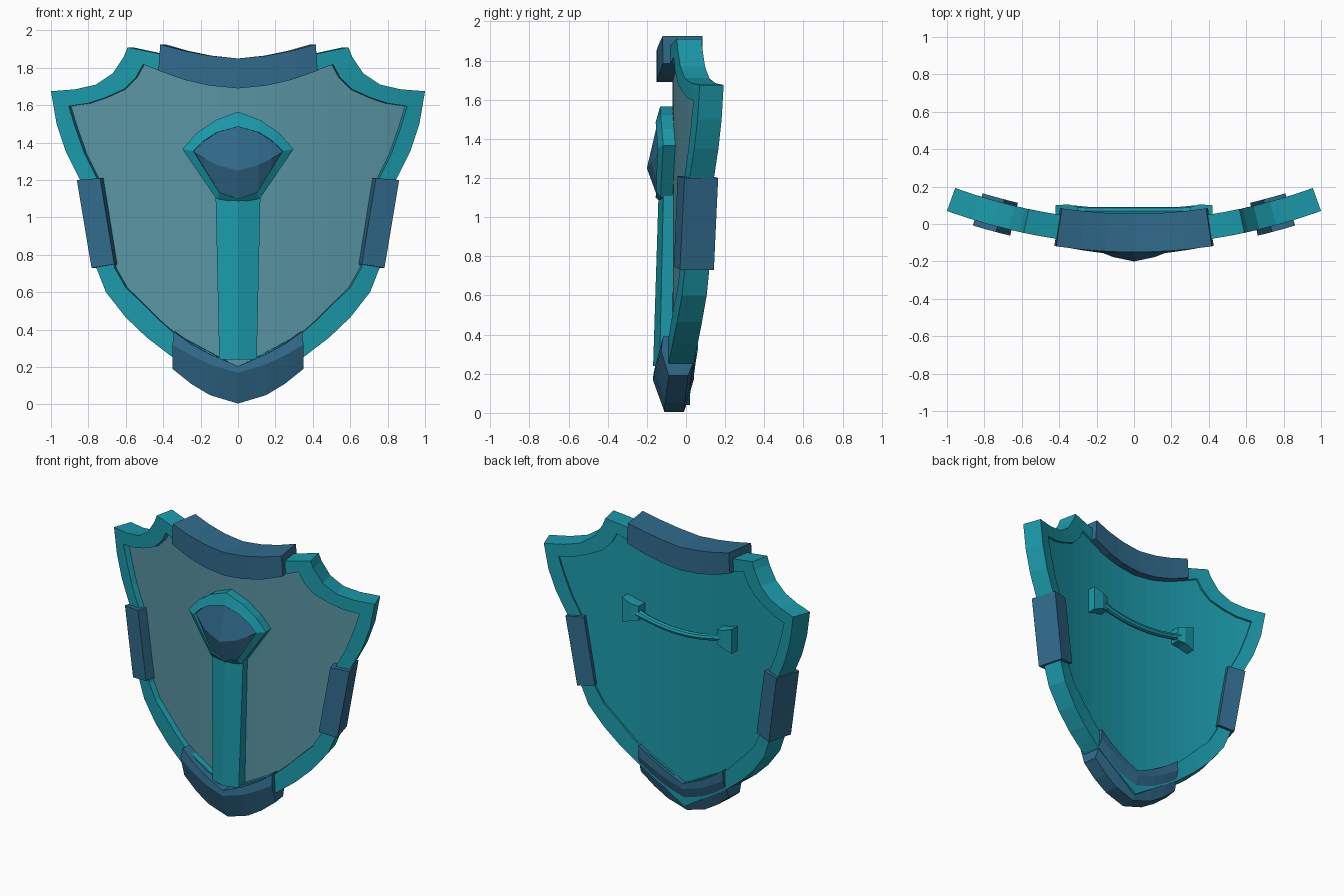
import bpy, bmesh, math
from mathutils import Vector

if "Cube" in bpy.data.objects:
    bpy.data.objects.remove(bpy.data.objects["Cube"])


def material(name, rgb):
    m = bpy.data.materials.new(name)
    m.diffuse_color = (*rgb, 1)
    m.use_nodes = True
    m.node_tree.nodes["Principled BSDF"].inputs["Base Color"].default_value = m.diffuse_color
    return m


TEAL = material("teal", (0.011, 0.32, 0.40))
BLUE = material("steel_blue", (0.03, 0.145, 0.26))
PANEL = material("grey_teal", (0.10, 0.30, 0.37))


def bend(p):
    # flat (x, depth, z) wrapped onto the curved shield front
    x, t, z = p
    s = 0.36 * x
    n = math.hypot(1, s)
    return Vector((x - t * s / n, -0.11 + 0.18 * x * x + t / n, z))


def finish(name, bm, mats, curved):
    if curved:
        for i in range(-9, 10):
            bmesh.ops.bisect_plane(bm, geom=bm.verts[:] + bm.edges[:] + bm.faces[:], dist=1e-4,
                                   plane_co=(i / 10, 0, 0), plane_no=(1, 0, 0))
        for v in bm.verts:
            v.co = bend(v.co)
    bmesh.ops.recalc_face_normals(bm, faces=bm.faces[:])
    me = bpy.data.meshes.new(name)
    bm.to_mesh(me)
    bm.free()
    for m in mats:
        me.materials.append(m)
    ob = bpy.data.objects.new(name, me)
    bpy.context.collection.objects.link(ob)
    return ob


def loft(name, sections, mat, closed=False, curved=True):
    # joins matching cross sections into a solid
    bm = bmesh.new()
    rings = [[bm.verts.new(p) for p in s] for s in sections]
    n = len(rings[0])
    pairs = list(zip(rings, rings[1:])) + ([(rings[-1], rings[0])] if closed else [])
    for a, b in pairs:
        for i in range(n):
            j = (i + 1) % n
            bm.faces.new((a[i], a[j], b[j], b[i]))
    if not closed:
        bm.faces.new(rings[0])
        bm.faces.new(rings[-1])
    return finish(name, bm, [mat], curved)


def flip(section):
    return [(-p[0], *p[1:]) for p in section]


def mirrored(half):
    # half starts at x = 0 and runs to an open end
    return [flip(s) for s in half[:0:-1]] + half


def looped(half):
    # half starts and ends at x = 0
    return half + [flip(s) for s in half[-2:0:-1]]


def band(outer, inner, fo, fi, bi, bo):
    # four-sided section: front outer, front inner, back inner, back outer depth
    return [[(a, fo, b), (c, fi, d), (c, bi, d), (a, bo, b)]
            for (a, b), (c, d) in zip(outer, inner)]


# rim
outer = [(0, 1.82), (.22, 1.835), (.42, 1.875), (.59, 1.91), (.61, 1.86), (.67, 1.77), (.76, 1.71),
         (.87, 1.685), (1, 1.675), (.97, 1.5), (.92, 1.35), (.845, 1.2), (.80, .95), (.765, .75),
         (.706, .6), (.6, .465), (.49, .36), (.36, .26), (0, .04)]
inner = [(0, 1.71), (.22, 1.73), (.42, 1.785), (.508, 1.818), (.545, 1.75), (.61, 1.685), (.71, 1.64),
         (.80, 1.61), (.905, 1.595), (.87, 1.48), (.82, 1.34), (.75, 1.2), (.70, .95), (.66, .73),
         (.6, .625), (.49, .52), (.42, .45), (.34, .38), (0, .20)]
loft("rim", looped(band(outer, inner, 0, 0, .13, .13)), TEAL, closed=True)

# panel, its edge buried in the rim
mid = [((a + c * 3) / 4, (b + d * 3) / 4) for (a, b), (c, d) in zip(outer, inner)]
loop = mid + [(-x, z) for x, z in mid[-2:0:-1]]
bm = bmesh.new()
front = bm.faces.new([bm.verts.new((x, .04, z)) for x, z in loop])
back = bm.faces.new([bm.verts.new((x, .115, z)) for x, z in loop])
back.material_index = 1
fv, bv = list(front.verts), list(back.verts)
for i in range(len(fv)):
    j = (i + 1) % len(fv)
    bm.faces.new((fv[i], fv[j], bv[j], bv[i]))
finish("panel", bm, [PANEL, TEAL], True)

# top clamp
loft("top_clamp", mirrored(band(
    [(0, 1.85), (.15, 1.865), (.28, 1.89), (.41, 1.925)],
    [(0, 1.69), (.15, 1.705), (.28, 1.735), (.42, 1.785)], -.04, -.04, .165, .165)), BLUE)

# side clamps
side = band([(.853, 1.2), (.775, .73)], [(.73, 1.21), (.655, .75)], -.03, -.03, .15, .15)
loft("side_clamp_right", side, BLUE)
loft("side_clamp_left", [flip(s) for s in side], BLUE)

# bottom clamp, thinning toward its lower edge
low = [(0, .005), (.15, .05), (.25, .11), (.35, .19)]
ridge = [(0, .17), (.15, .215), (.25, .265), (.345, .32)]
high = [(0, .205), (.15, .27), (.25, .325), (.34, .39)]
loft("bottom_clamp", mirrored(
    [[(a[0], 0, a[1]), (r[0], -.06 + .06 * r[0], r[1]), (h[0], -.055 + .08 * h[0], h[1]),
      (h[0], .15, h[1]), (r[0], .15, r[1]), (a[0], .10, a[1])]
     for a, r, h in zip(low, ridge, high)]), BLUE)

# spine
loft("spine", [[(-w, -.05, z), (-w, ys, z), (0, yc, z), (w, ys, z), (w, -.05, z)]
               for z, w, ys, yc in [(1.13, .12, -.115, -.14), (.24, .10, -.135, -.168)]],
     TEAL, curved=False)

# emblem frame
loft("emblem_frame", looped(band(
    [(0, 1.565), (.12, 1.52), (.22, 1.45), (.295, 1.365), (.115, 1.10), (0, 1.08)],
    [(0, 1.485), (.11, 1.455), (.18, 1.41), (.235, 1.355), (.10, 1.135), (0, 1.10)],
    -.022, -.045, .05, .05)), TEAL, closed=True)

# gem
loft("gem", mirrored(
    [[(x, ye, top), (x, ym, m), (x, ye, bot), (x, -.06, bot), (x, -.06, top)]
     for x, top, m, bot, ym, ye in [(0, 1.485, 1.25, 1.10, -.2, -.145),
                                    (.11, 1.455, 1.28, 1.125, -.177, -.135),
                                    (.18, 1.41, 1.315, 1.25, -.15, -.125),
                                    (.237, 1.357, 1.35, 1.343, -.12, -.115)]]), BLUE, curved=False)

# handle bar
bar = []
for i in range(9):
    u = i / 4 - 1
    r = .03 if i in (0, 8) else .022
    c = 1.32 - .05 * (1 - u * u)
    bar.append([(.33 * u, .07 + r * math.cos(k * math.pi / 4), c + r * math.sin(k * math.pi / 4))
                for k in range(8)])
loft("handle_bar", bar, TEAL, curved=False)

# handle mounts
mount = [[(x, y0, 1.325 - h), (x, y1, 1.325 - h), (x, y1, 1.325 + h), (x, y0, 1.325 + h)]
         for x, y0, y1, h in [(.30, -.02, .09, .05), (.35, -.01, .105, .06), (.42, .0, .10, .085)]]
loft("handle_mount_right", mount, TEAL, curved=False)
loft("handle_mount_left", [flip(s) for s in mount], TEAL, curved=False)
